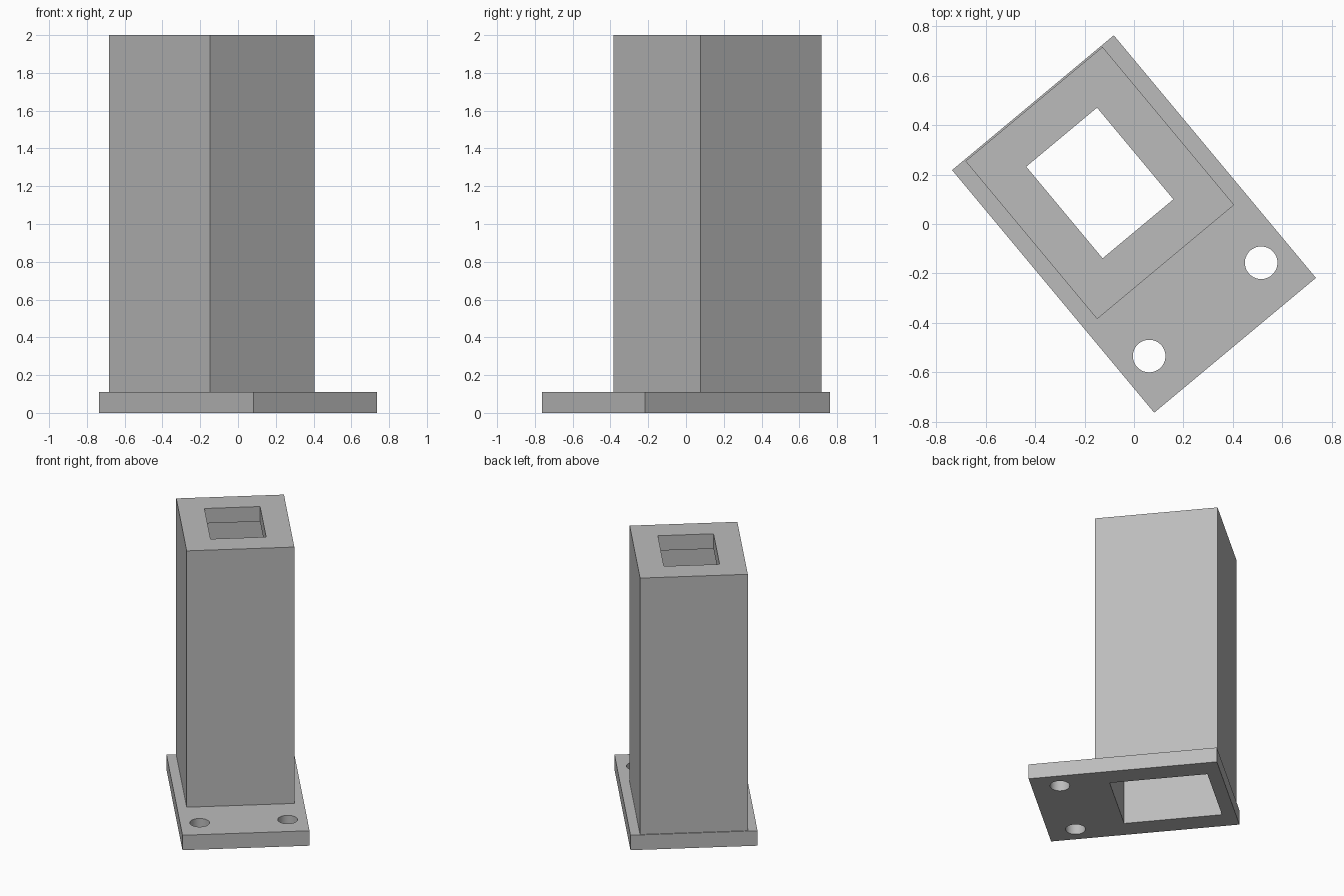
import bpy
import math
from mathutils import Matrix

if "Cube" in bpy.data.objects:
    bpy.data.objects.remove(bpy.data.objects["Cube"], do_unlink=True)

TURN = Matrix.Rotation(math.radians(39.8), 4, "Z")
TOP = 2.0
PLATE_H = 0.11
CAP_H = 0.11
POST_Y = 0.216

# Single grey finish
grey = bpy.data.materials.new("grey metal")
grey.use_nodes = True
colour = (0.5, 0.5, 0.5, 1)
grey.diffuse_color = colour
grey.node_tree.nodes["Principled BSDF"].inputs["Base Color"].default_value = colour


def box(name, width, length, y, z0, z1):
    bpy.ops.mesh.primitive_cube_add(size=1)
    ob = bpy.context.object
    ob.name = name
    ob.data.transform(TURN @ Matrix.Translation((0, y, (z0 + z1) / 2))
                      @ Matrix.Diagonal((width, length, z1 - z0, 1)))
    ob.data.materials.append(grey)
    return ob


def rod(name, radius, x, y, z0, z1):
    bpy.ops.mesh.primitive_cylinder_add(vertices=48, radius=radius, depth=z1 - z0)
    ob = bpy.context.object
    ob.name = name
    ob.data.transform(TURN @ Matrix.Translation((x, y, (z0 + z1) / 2)))
    ob.data.materials.append(grey)
    return ob


def cut(target, cutters):
    bpy.context.view_layer.objects.active = target
    for cutter in cutters:
        cutter.hide_render = True
        mod = target.modifiers.new("cut", "BOOLEAN")
        mod.operation = "DIFFERENCE"
        mod.solver = "EXACT"
        mod.object = cutter
        bpy.ops.object.modifier_apply(modifier=mod.name)
        bpy.data.objects.remove(cutter, do_unlink=True)
    bpy.ops.object.select_all(action="DESELECT")
    target.select_set(True)
    bpy.ops.object.shade_smooth_by_angle(angle=math.radians(30))


# Base plate with the open post socket and two bolt holes
plate = box("base_plate", 0.852, 1.278, 0, 0, PLATE_H)
cut(plate, [box("socket_cutter", 0.55, 0.664, POST_Y, -0.1, 0.3)]
    + [rod("bolt_cutter", 0.066, side * 0.295, -0.45, -0.1, 0.3) for side in (-1, 1)])

# Hollow post whose thick top has a smaller opening
post = box("hollow_post", 0.722, 0.832, POST_Y, PLATE_H, TOP)
cut(post, [box("cavity_cutter", 0.55, 0.664, POST_Y, -0.1, TOP - CAP_H),
           box("opening_cutter", 0.373, 0.483, POST_Y, 1.5, TOP + 0.2)])
